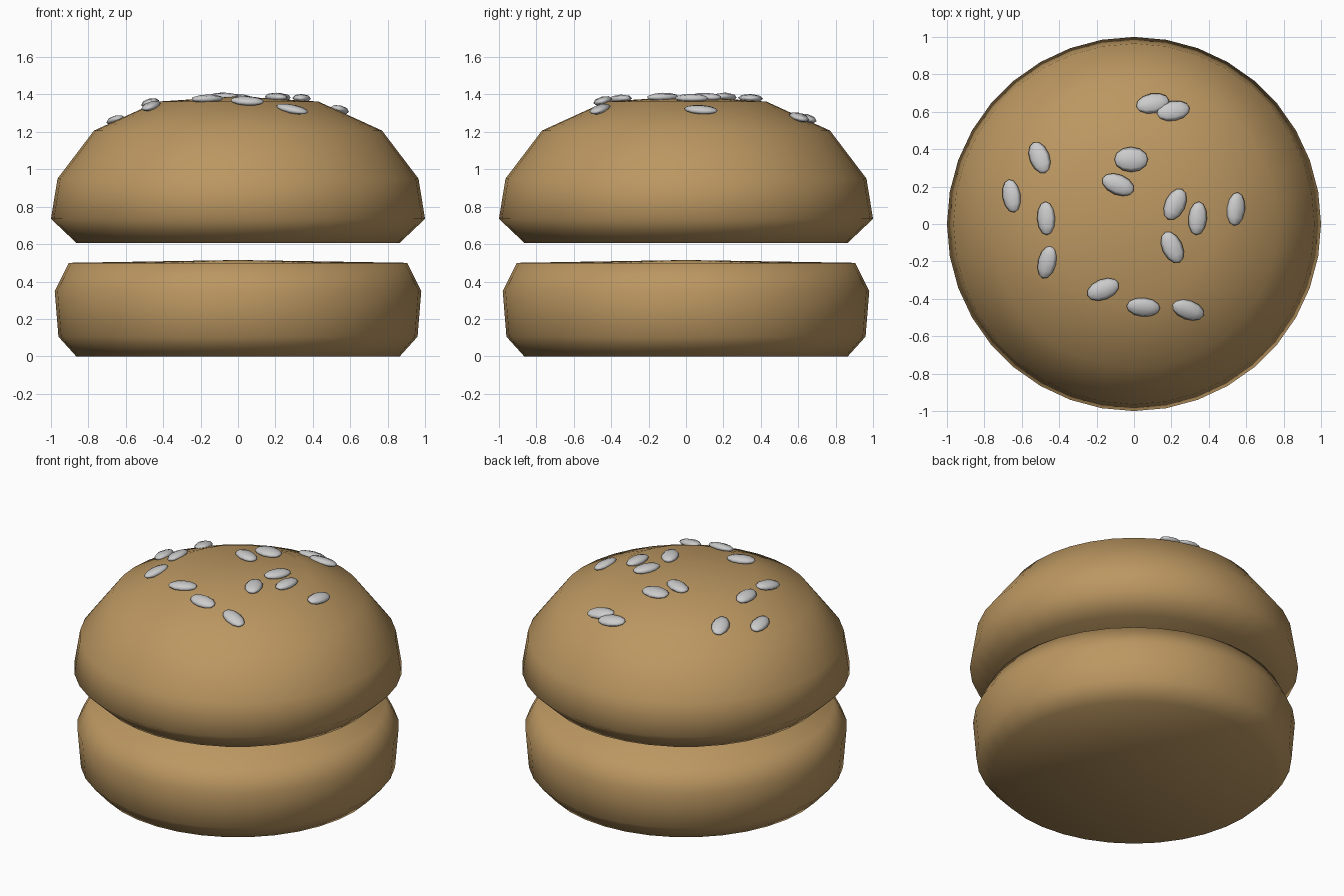
import bpy, bmesh
from math import tau, radians, atan2, hypot
from mathutils import Matrix, Vector

if "Cube" in bpy.data.objects:
    bpy.data.objects.remove(bpy.data.objects["Cube"])

crust = bpy.data.materials.new("crust")
crust.diffuse_color = (0.5, 0.31, 0.12, 1)
crust.use_nodes = True
crust.node_tree.nodes["Principled BSDF"].inputs["Base Color"].default_value = crust.diffuse_color

TOP = [(0, 0.607), (0.865, 0.607), (1.0, 0.735), (0.965, 0.95),
       (0.77, 1.207), (0.43, 1.362), (0, 1.39)]
BOTTOM = [(0, 0), (0.865, 0), (0.96, 0.105), (0.98, 0.35),
          (0.905, 0.5), (0, 0.515)]


def finish(name, bm, mat=None):
    bmesh.ops.recalc_face_normals(bm, faces=bm.faces)
    for f in bm.faces:
        f.smooth = True
    me = bpy.data.meshes.new(name)
    bm.to_mesh(me)
    bm.free()
    if mat:
        me.materials.append(mat)
    ob = bpy.data.objects.new(name, me)
    bpy.context.collection.objects.link(ob)
    return ob


def lathe(name, profile, sides=36):
    bm = bmesh.new()
    vs = [bm.verts.new((r, 0, z)) for r, z in profile]
    es = [bm.edges.new(p) for p in zip(vs, vs[1:])]
    bmesh.ops.spin(bm, geom=vs + es, cent=(0, 0, 0), axis=(0, 0, 1),
                   angle=tau, steps=sides)
    bmesh.ops.remove_doubles(bm, verts=bm.verts, dist=0.0005)
    return finish(name, bm, crust)


def surface(r):
    """Height and slope angle of the top bun at radius r."""
    for (r1, z1), (r0, z0) in zip(TOP[3:], TOP[4:]):
        if r0 <= r <= r1:
            return z0 + (z1 - z0) * (r - r0) / (r1 - r0), atan2(z0 - z1, r1 - r0)


# Bun halves
lathe("bottom_bun", BOTTOM)
lathe("top_bun", TOP)

# Sesame seeds: x, y, heading in degrees, width
SEEDS = [(0.10, 0.645, 12, 0.11), (0.21, 0.605, 12, 0.11),
         (-0.505, 0.355, 112, 0.11), (-0.015, 0.345, 0, 0.135),
         (-0.085, 0.21, -22, 0.11), (-0.655, 0.15, 100, 0.1),
         (-0.47, 0.03, 93, 0.1), (-0.465, -0.205, 75, 0.1),
         (0.22, 0.105, 65, 0.11), (0.34, 0.03, 85, 0.1),
         (0.545, 0.08, 83, 0.1), (0.205, -0.125, 115, 0.11),
         (-0.165, -0.35, 22, 0.11), (0.05, -0.445, -5, 0.105),
         (0.29, -0.46, -20, 0.105)]
for i, (x, y, heading, width) in enumerate(SEEDS):
    r = hypot(x, y)
    z, slope = surface(r)
    tilt = Matrix.Rotation(slope * 0.6, 4, Vector((-y, x, 0)))
    m = (Matrix.Translation((x, y, z + 0.012)) @ tilt
         @ Matrix.Rotation(radians(heading), 4, 'Z')
         @ Matrix.Diagonal((0.09, width / 2, 0.023, 1)))
    bm = bmesh.new()
    bmesh.ops.create_uvsphere(
        bm, u_segments=8, v_segments=6, radius=1,
        matrix=m @ Matrix.Rotation(radians(90), 4, 'Y'))
    finish(f"sesame_seed_{i + 1}", bm)
